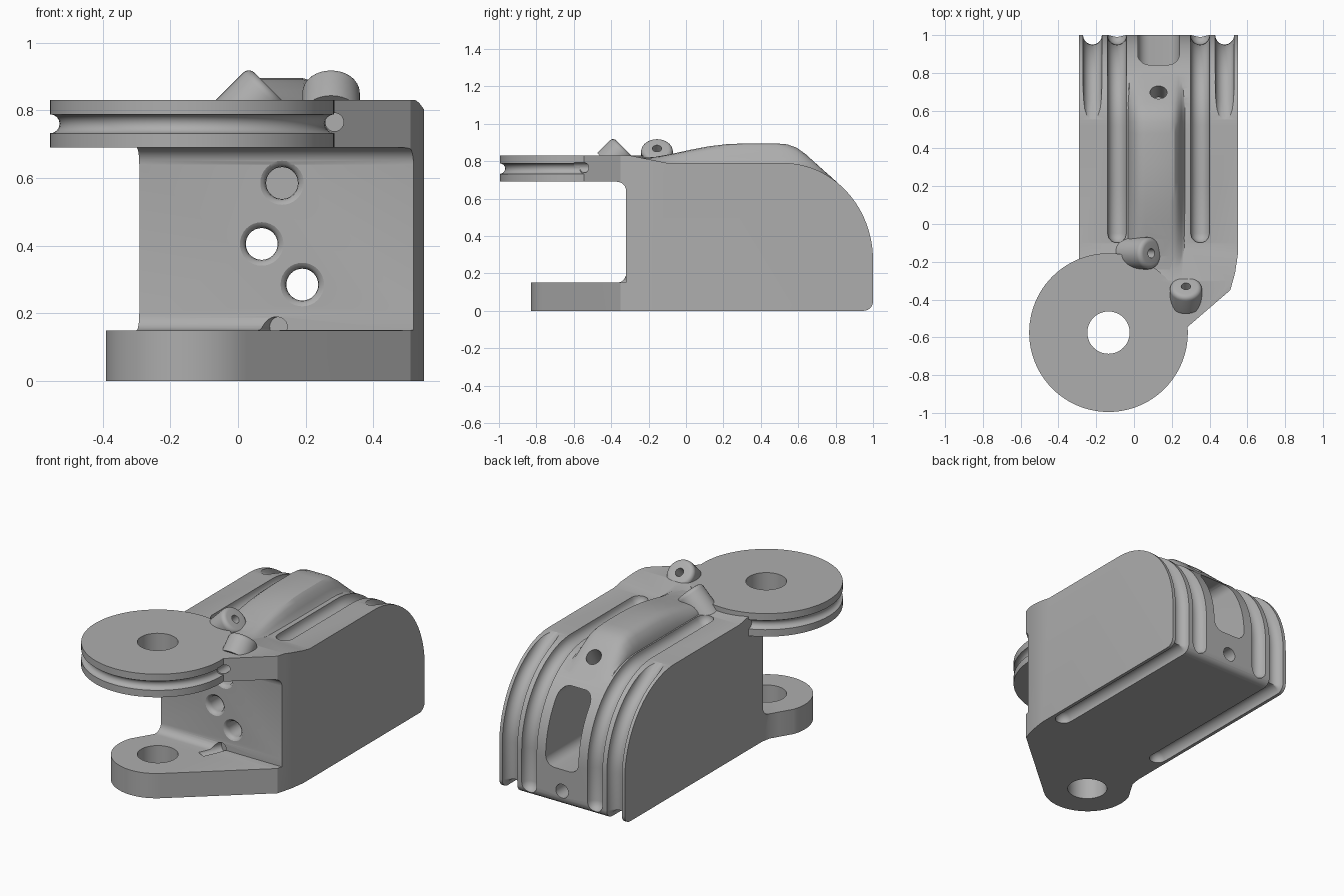
import bpy, bmesh
from math import sin, cos, pi, sqrt, radians
from mathutils import Vector

cube = bpy.data.objects.get("Cube")
if cube:
    bpy.data.objects.remove(cube, do_unlink=True)

grey = bpy.data.materials.new("plain_grey")
grey.use_nodes = True
tone = (0.42, 0.42, 0.42, 1)
grey.diffuse_color = tone
grey.node_tree.nodes["Principled BSDF"].inputs["Base Color"].default_value = tone


def loft(name, rings):
    """Closed solid through equally sized rings, capped at both ends."""
    bm = bmesh.new()
    loops = [[bm.verts.new(p) for p in ring] for ring in rings]
    n = len(loops[0])
    for a, b in zip(loops, loops[1:]):
        for i in range(n):
            j = (i + 1) % n
            bm.faces.new((a[i], a[j], b[j], b[i]))
    bm.faces.new(loops[0])
    bm.faces.new(loops[-1])
    bmesh.ops.recalc_face_normals(bm, faces=bm.faces)
    mesh = bpy.data.meshes.new(name)
    bm.to_mesh(mesh)
    bm.free()
    mesh.materials.append(grey)
    ob = bpy.data.objects.new(name, mesh)
    bpy.context.collection.objects.link(ob)
    return ob


def lathe(name, origin, axis, profile, seg=32):
    """Solid of revolution from (radius, height) pairs along an axis."""
    turn = Vector((0, 0, 1)).rotation_difference(Vector(axis))
    return loft(name, [[Vector(origin) + turn @ Vector(
        (r * cos(2 * pi * i / seg), r * sin(2 * pi * i / seg), h))
        for i in range(seg)] for r, h in profile])


def rod(origin, axis, radius, length, seg=32):
    return lathe("cutter", origin, axis, [(radius, 0), (radius, length)], seg)


def rounded_rect(u0, u1, v0, v1, r):
    corners = ((u1 - r, v1 - r), (u0 + r, v1 - r), (u0 + r, v0 + r), (u1 - r, v0 + r))
    return [(u + r * cos(pi / 2 * (k + i / 6)), v + r * sin(pi / 2 * (k + i / 6)))
            for k, (u, v) in enumerate(corners) for i in range(7)]


def groove(x, path, r=0.05, seg=20):
    """Round-ended tube following a (y, z) path."""
    pts = [Vector((x, y, z)) for y, z in path]
    side, rings = Vector((1, 0, 0)), []

    def ring(p, t, radius):
        up = t.cross(side)
        rings.append([p + radius * (cos(2 * pi * i / seg) * side + sin(2 * pi * i / seg) * up)
                      for i in range(seg)])
    ends = [radians(a) for a in (80, 55, 28)]
    t = (pts[1] - pts[0]).normalized()
    for a in ends:
        ring(pts[0] - t * r * sin(a), t, r * cos(a))
    for i, p in enumerate(pts):
        t = (pts[min(i + 1, len(pts) - 1)] - pts[max(i - 1, 0)]).normalized()
        ring(p, t, r)
    for a in reversed(ends):
        ring(pts[-1] + t * r * sin(a), t, r * cos(a))
    return loft("cutter", rings)


def combine(target, tool, operation):
    tool.hide_render = True
    mod = target.modifiers.new("combine", 'BOOLEAN')
    mod.operation, mod.object, mod.solver = operation, tool, 'EXACT'
    graph = bpy.context.evaluated_depsgraph_get()
    mesh = bpy.data.meshes.new_from_object(target.evaluated_get(graph))
    target.modifiers.clear()
    target.data = mesh
    bpy.data.objects.remove(tool, do_unlink=True)


def surface(y):
    """Height of the housing's upper surface."""
    if y < -0.1:
        return 0.79 + 0.04 * min(1, (-0.1 - y) / 0.2)
    if y < 0.52:
        return 0.79
    return 0.27 + 0.52 * sqrt(max(0, 1 - ((y - 0.52) / 0.48) ** 2))


# Housing: plan outline with the rounded lug, trimmed by the side profile
LUG = (-0.14, -0.58)
arc = [radians(160 + 151 * i / 32) for i in range(33)]
plan = [(0.55, 1.1), (-0.29, 1.1), (-0.29, -0.31), (-0.30, -0.37), (-0.33, -0.42)]
plan += [(LUG[0] + 0.25 * cos(a), LUG[1] + 0.25 * sin(a)) for a in arc]
plan += [(0.51, -0.35), (0.535, -0.26), (0.55, -0.16)]
body = loft("grooved_housing", [[(x, y, z) for x, y in plan] for z in (-0.1, 1.1)])

back = [(0.52 + 0.48 * sin(pi / 2 * i / 24), 0.27 + 0.52 * cos(pi / 2 * i / 24))
        for i in range(25)]
heel = [(0.95 + 0.05 * cos(pi / 2 * i / 6), 0.05 - 0.05 * sin(pi / 2 * i / 6))
        for i in range(7)]
profile = [(-1.2, 0), (-1.2, 0.83), (-0.3, 0.83), (-0.1, 0.79)] + back + heel
combine(body, loft("side_profile", [[(x, y, z) for y, z in profile] for x in (-1, 1)]),
        'INTERSECT')

# Open gap between the lower lug and the wheel, sharp along part of the base
gap = rounded_rect(-1.3, -0.32, 0.15, 0.69, 0.05)
combine(body, loft("gap", [[(x, y, z) for y, z in gap] for x in (-0.8, 0.8)]), 'DIFFERENCE')
corner = [(-0.42, 0.151), (-0.321, 0.151), (-0.321, 0.3), (-0.42, 0.3)]
combine(body, loft("corner", [[(x, y, z) for y, z in corner] for x in (0.105, 0.8)]),
        'DIFFERENCE')

# Raised ridge along the top
crest = [(-0.24, 0.812), (-0.17, 0.822), (-0.08, 0.838), (0.02, 0.86), (0.12, 0.879),
         (0.22, 0.891), (0.32, 0.895), (0.48, 0.895), (0.54, 0.89), (0.59, 0.873),
         (0.64, 0.837), (0.72, 0.765), (0.78, 0.712), (0.85, 0.63)]
section = [(-0.035, -0.1), (-0.025, 0.35), (0, 0.75), (0.025, 0.93), (0.06, 1), (0.19, 1),
           (0.215, 0.94), (0.235, 0.75), (0.25, 0.4), (0.265, 0.12), (0.285, -0.1)]
rings = []
for y, top in crest:
    s = surface(y)
    ring = [(x, y, s - 0.006 + (max(top - s, 0) + 0.006) * k) for x, k in section]
    rings.append(ring + [(0.285, y, s - 0.1), (-0.035, y, s - 0.1)])
combine(body, loft("ridge", rings), 'UNION')

# Grooved wheel over the lug
throat = [(0.42 - 0.028 * sin(pi * i / 8), 0.76 - 0.028 * cos(pi * i / 8)) for i in range(9)]
wheel = [(0.42, 0.69)] + throat + [(0.42, 0.83)]
combine(body, lathe("wheel", (-0.135, -0.575, 0), (0, 0, 1), wheel, 96), 'UNION')
combine(body, rod((-0.135, -0.575, -0.2), (0, 0, 1), 0.112, 1.4, 48), 'DIFFERENCE')

# Slanted cord bosses with small bores
lip = [(0.06 + 0.025 * cos(pi / 2 * i / 5), 0.025 * sin(pi / 2 * i / 5) - 0.025)
       for i in range(6)]
for origin, axis, depth in (((0.275, -0.33, 0.868), (0, 1, 1), 0.12),
                            ((0.092, -0.155, 0.868), (1, 0, 1), 0.2)):
    combine(body, lathe("boss", origin, axis, [(0.085, -depth)] + lip), 'UNION')
    inward = -Vector(axis).normalized()
    combine(body, rod(Vector(origin) - 0.05 * inward, inward, 0.025, 0.17, 20), 'DIFFERENCE')

# Cord channel leaving the wheel throat, and the scoop on the lower lug
combine(body, rod((0.285, -0.6, 0.765), (0, 1, 0), 0.027, 0.25, 20), 'DIFFERENCE')
combine(body, rod((0.06, -0.44, 0.16), (0.4, 0.9, 0), 0.03, 0.15, 20), 'DIFFERENCE')

# Long cord grooves: inner pair over the top, outer pair wrapping underneath
for x in (-0.09, 0.35):
    combine(body, groove(x, [(-0.05, 0.79), (0.2, 0.79)] + back + [(1, 0.07)]), 'DIFFERENCE')
for x in (-0.22, 0.48):
    path = [(0.58, 0.83), (0.68, 0.775)] + back[10:] + heel + [(0.5, 0), (-0.05, 0)]
    combine(body, groove(x, path), 'DIFFERENCE')

# Rear pocket
pocket = rounded_rect(0.02, 0.24, 0.22, 0.655, 0.06)
combine(body, loft("pocket", [[(x, y, z) for x, z in pocket] for y in (0.45, 1.2)]),
        'DIFFERENCE')

# Front bores with flared mouths
for x, z, depth in ((0.13, 0.585, 0.4), (0.07, 0.405, 1), (0.19, 0.285, 1)):
    mouth = [(0.066, -0.03), (0.066, 0), (0.056, 0.006), (0.049, 0.016), (0.047, 0.03),
             (0.047, depth)]
    combine(body, lathe("bore", (x, -0.321, z), (0, 1, 0), mouth), 'DIFFERENCE')

# Pin holes above and below the pocket
combine(body, rod((0.13, 0.74, 0.86), (0, -0.5, -0.85), 0.045, 0.22), 'DIFFERENCE')
combine(body, rod((0.13, 1.1, 0.09), (0, -1, 0), 0.042, 0.35), 'DIFFERENCE')

# Shading
bpy.ops.object.select_all(action='DESELECT')
body.select_set(True)
bpy.context.view_layer.objects.active = body
bpy.ops.object.shade_smooth_by_angle(angle=radians(30))
